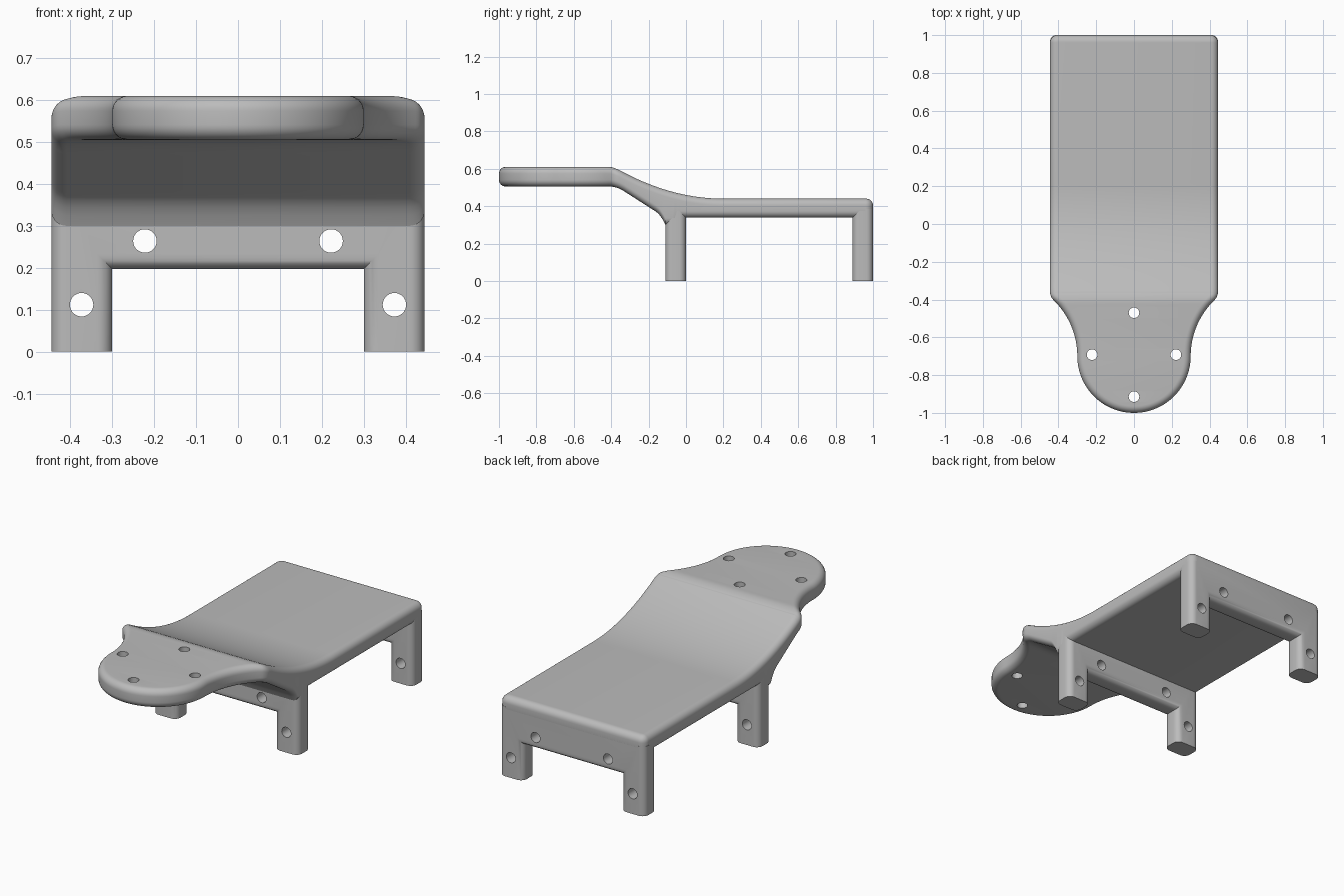
import bpy
import bmesh
from math import sin, cos, pi, radians
from mathutils import Vector, Matrix

cube = bpy.data.objects.get("Cube")
if cube:
    bpy.data.objects.remove(cube, do_unlink=True)

grey = bpy.data.materials.new("plain grey")
grey.use_nodes = True
grey.diffuse_color = (0.5, 0.5, 0.5, 1)
grey.node_tree.nodes["Principled BSDF"].inputs["Base Color"].default_value = (0.5, 0.5, 0.5, 1)

HALF_WIDTH = 0.445
ROUND = 0.036
HOLE = 0.028


def make_object(name, bm):
    bmesh.ops.recalc_face_normals(bm, faces=bm.faces)
    mesh = bpy.data.meshes.new(name)
    bm.to_mesh(mesh)
    bm.free()
    mesh.materials.append(grey)
    obj = bpy.data.objects.new(name, mesh)
    bpy.context.collection.objects.link(obj)
    return obj


def arc(cx, cy, r, start, end, steps):
    angles = [radians(start + (end - start) * i / steps) for i in range(steps + 1)]
    return [Vector((cx + r * cos(a), cy + r * sin(a))) for a in angles]


def drill(obj, name, centres, rotation):
    """Cut round holes at the centres, then shade smooth."""
    bm = bmesh.new()
    for c in centres:
        bmesh.ops.create_cone(bm, cap_ends=True, segments=32, radius1=HOLE, radius2=HOLE,
                              depth=0.4, matrix=Matrix.Translation(c) @ rotation)
    cutter = make_object(name, bm)
    mod = obj.modifiers.new("holes", "BOOLEAN")
    mod.operation = "DIFFERENCE"
    mod.solver = "EXACT"
    mod.object = cutter
    bpy.ops.object.select_all(action="DESELECT")
    obj.select_set(True)
    bpy.context.view_layer.objects.active = obj
    bpy.ops.object.modifier_apply(modifier=mod.name)
    bpy.data.objects.remove(cutter, do_unlink=True)
    bpy.ops.object.shade_smooth_by_angle(angle=radians(30))


# Side profile of the deck: raised tongue, sweeping slope, low platform
def top_z(y):
    if y < -0.42:
        return 0.61
    if y < -0.36:
        return 0.61 - 4.6 * (y + 0.42) ** 2
    return 0.44 + 0.494 * max(0.2 - y, 0) ** 2


def bottom_z(y):
    if y < -0.41:
        return 0.505
    if y < -0.33:
        return 0.505 - 4 * (y + 0.41) ** 2
    if y < -0.16:
        return 0.479 - 0.64 * (y + 0.33)
    if y < -0.11:
        u = y + 0.16
        return 0.37 - 0.64 * u - 15 * u * u
    return 0.30 if y < -0.055 else 0.338


# Plan outline of the deck: round tip, concave neck, shoulder, straight side
half = arc(0, -0.7, 0.3, -90, 0, 32)
half += arc(0.713, -0.7, 0.413, 180, 134.5, 24)[1:]
half += arc(0.377, -0.356, 0.068, -45, 0, 8)[1:]
half += [Vector((HALF_WIDTH, -0.335 + 0.0125 * i)) for i in range(46)]
half += arc(HALF_WIDTH - 0.04, 0.96, 0.04, 0, 90, 8)
half[0].x = 0
m = len(half)
loop = half + [Vector((-p.x, p.y)) for p in reversed(half[1:])]
n = len(loop)

inward = []
for i, p in enumerate(loop):
    t = (p - loop[i - 1]).normalized() + (loop[(i + 1) % n] - p).normalized()
    t.normalize()
    inward.append(Vector((-t.y, t.x)))

# Deck: stacked rings with rounded rims, capped by rungs across the width
bm = bmesh.new()
STEPS = 7
turns = [pi / 2 * k / STEPS for k in range(STEPS + 1)]
levels = [(1 - sin(a), 1 - cos(a), bottom_z, 1) for a in turns]
levels += [(1 - cos(a), 1 - sin(a), top_z, -1) for a in turns]
rings = []
for inset, rise, surface, side in levels:
    ring = []
    for p, d in zip(loop, inward):
        q = p + d * ROUND * inset
        ring.append(bm.verts.new((q.x, q.y, surface(q.y) + side * ROUND * rise)))
    rings.append(ring)
for low, high in zip(rings, rings[1:]):
    for i in range(n):
        j = (i + 1) % n
        bm.faces.new((low[i], low[j], high[j], high[i]))
for ring in (rings[0], rings[-1]):
    bm.faces.new((ring[0], ring[1], ring[n - 1]))
    for i in range(1, m - 1):
        bm.faces.new((ring[i], ring[i + 1], ring[n - i - 1], ring[n - i]))
deck = make_object("deck", bm)
ring_r = 0.222
drill(deck, "deck_cutter",
      [Vector((ring_r * cos(k * pi / 2), -0.692 + ring_r * sin(k * pi / 2), 0.55)) for k in range(4)],
      Matrix())


# Leg frames: two legs and a crossbar with rounded long edges
def leg_frame(name, y0, y1):
    w, inner, bar, top = HALF_WIDTH, 0.30, 0.197, 0.385
    side = [(inner, bar), (inner, 0), (w, 0), (w, top)]
    outline = side + [(-x, z) for x, z in reversed(side)]
    bm = bmesh.new()
    face = bm.faces.new([bm.verts.new((x, y0, z)) for x, z in outline])
    moved = bmesh.ops.extrude_face_region(bm, geom=[face])["geom"]
    bmesh.ops.translate(bm, vec=(0, y1 - y0, 0),
                        verts=[v for v in moved if isinstance(v, bmesh.types.BMVert)])
    bmesh.ops.recalc_face_normals(bm, faces=bm.faces)

    def rounded(edge):
        a, b = (v.co for v in edge.verts)
        along_y = abs(a.y - b.y) > 0.01
        foot = max(a.z, b.z) < 0.01
        crown = min(a.z, b.z) > top - 0.01
        return not (along_y or foot or crown)

    bmesh.ops.bevel(bm, geom=[e for e in bm.edges if rounded(e)], offset=0.035,
                    segments=7, profile=0.5, affect="EDGES")
    frame = make_object(name, bm)
    y = (y0 + y1) / 2
    holes = [Vector((s * x, y, z)) for s in (-1, 1) for x, z in ((0.222, 0.264), (0.373, 0.112))]
    drill(frame, name + "_cutter", holes, Matrix.Rotation(pi / 2, 4, "X"))


leg_frame("front_leg_frame", -0.11, 0.0)
leg_frame("back_leg_frame", 0.89, 1.0)
